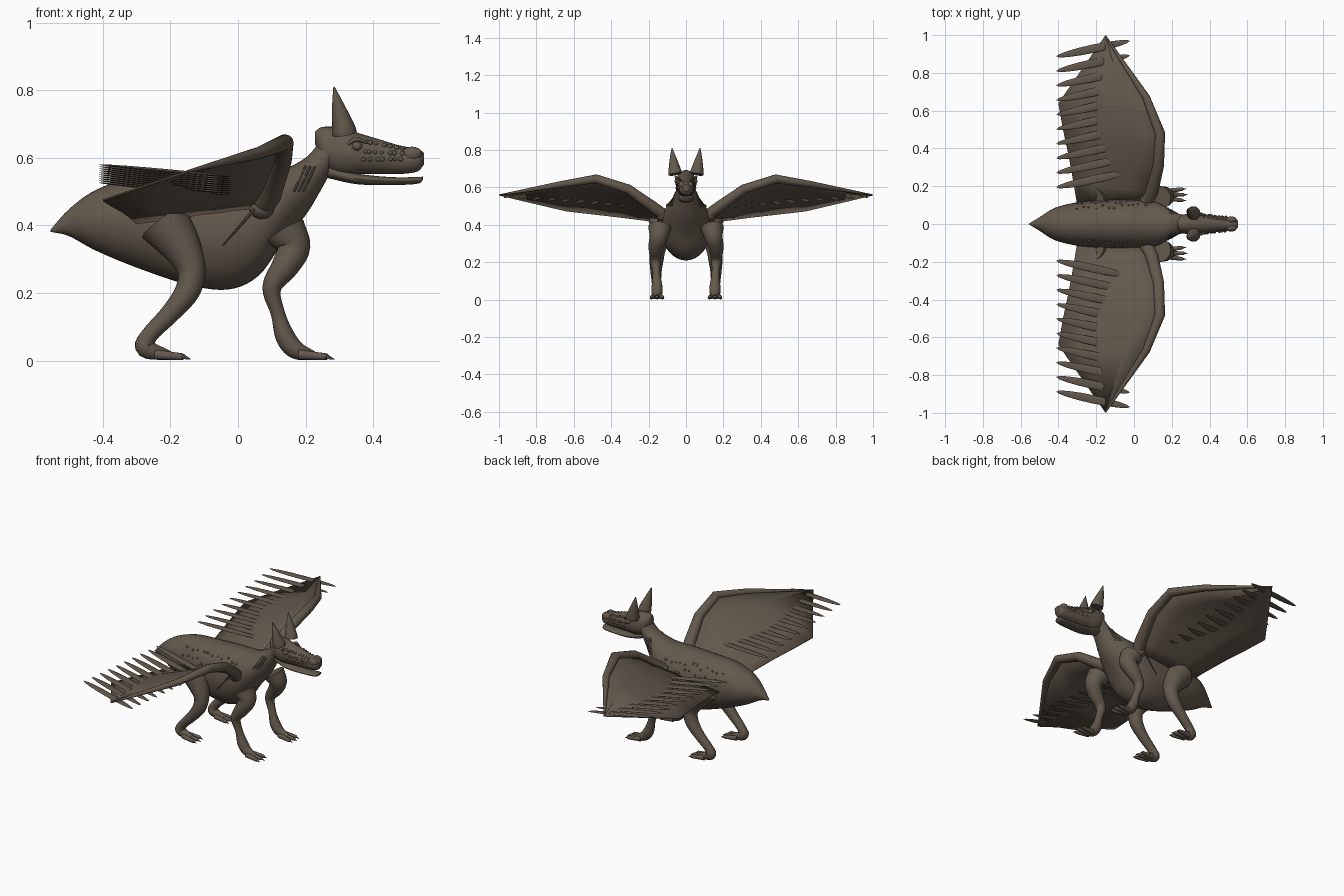
import bpy, bmesh, math, random
from mathutils import Vector, Matrix
from mathutils.bvhtree import BVHTree

random.seed(4)
if "Cube" in bpy.data.objects:
    bpy.data.objects.remove(bpy.data.objects["Cube"])

hide = bpy.data.materials.new("brown_hide")
hide.use_nodes = True
hide.diffuse_color = (0.125, 0.098, 0.073, 1)
hide.node_tree.nodes["Principled BSDF"].inputs["Base Color"].default_value = hide.diffuse_color


def finish(name, bm, angle=40):
    bmesh.ops.recalc_face_normals(bm, faces=bm.faces)
    mesh = bpy.data.meshes.new(name)
    bm.to_mesh(mesh)
    bm.free()
    mesh.materials.append(hide)
    ob = bpy.data.objects.new(name, mesh)
    bpy.context.collection.objects.link(ob)
    bpy.ops.object.select_all(action='DESELECT')
    ob.select_set(True)
    bpy.context.view_layer.objects.active = ob
    bpy.ops.object.shade_smooth_by_angle(angle=math.radians(angle))
    return ob


def curve_points(points, steps):
    """Catmull-Rom interpolation of centres and radii."""
    p = [Vector(q) for q in points]
    p = [2 * p[0] - p[1]] + p + [2 * p[-1] - p[-2]]
    out = []
    for a, b, c, d in zip(p, p[1:], p[2:], p[3:]):
        for k in range(steps):
            t = k / steps
            out.append(0.5 * (2 * b + (c - a) * t + (2 * a - 5 * b + 4 * c - d) * t ** 2
                              + (3 * b - a - 3 * c + d) * t ** 3))
    return out + [p[-2]]


def add_tube(bm, points, ref=(0, 1, 0), sides=20, steps=5, axis=None):
    """Skin elliptical rings (x, y, z, radius along ref, other radius)."""
    pts = curve_points(points, steps) if steps > 1 else [Vector(q) for q in points]
    rings = []
    for i, p in enumerate(pts):
        c = p.xyz if len(p) == 3 else Vector(p[:3])
        t = axis or Vector(pts[min(i + 1, len(pts) - 1)][:3]) - Vector(pts[max(i - 1, 0)][:3])
        t = Vector(t).normalized()
        a = Vector(ref)
        a = (a - t * a.dot(t)).normalized()
        b = t.cross(a)
        ra, rb = max(p[3], 0.001), max(p[4], 0.001)
        rings.append([bm.verts.new(c + a * ra * math.cos(u) + b * rb * math.sin(u))
                      for u in (2 * math.pi * k / sides for k in range(sides))])
    for r, s in zip(rings, rings[1:]):
        for k in range(sides):
            n = (k + 1) % sides
            bm.faces.new((r[k], r[n], s[n], s[k]))
    bm.faces.new(rings[0])
    bm.faces.new(rings[-1])


def tube(name, points, **kw):
    bm = bmesh.new()
    add_tube(bm, points, **kw)
    return finish(name, bm)


def add_ball(bm, centre, size, turn=None):
    m = Matrix.Translation(centre) @ (turn or Matrix()) @ Matrix.Diagonal((*size, 1))
    bmesh.ops.create_uvsphere(bm, u_segments=16, v_segments=10, radius=1, matrix=m)


def spine(rows):
    return [(x, 0, z, w, h) for x, z, w, h in rows]


def surface_of(ob):
    m = ob.data
    return BVHTree.FromPolygons([v.co for v in m.vertices], [p.vertices for p in m.polygons])


# Body with neck, and the head with its lower jaw
body = tube("body", spine([
    (-.555, .384, .003, .003), (-.5, .408, .036, .04), (-.42, .415, .085, .09),
    (-.3, .41, .115, .135), (-.15, .39, .13, .165), (-.03, .385, .135, .175),
    (.06, .405, .13, .155), (.13, .455, .112, .11), (.2, .515, .072, .085),
    (.24, .57, .054, .075), (.27, .615, .048, .066)]), sides=32, axis=(1, 0, 0))
head = tube("head", spine([
    (.228, .66, .015, .018), (.25, .635, .045, .056), (.3, .62, .055, .07),
    (.36, .612, .053, .06), (.42, .603, .045, .051), (.48, .594, .039, .042),
    (.53, .593, .035, .034), (.55, .597, .018, .018)]), sides=28, axis=(1, 0, 0))
tube("lower_jaw", spine([
    (.265, .56, .03, .02), (.35, .538, .04, .016), (.45, .531, .035, .012),
    (.53, .533, .028, .01), (.548, .54, .012, .005)]), axis=(1, 0, 0))
body_skin, head_skin = surface_of(body), surface_of(head)

for s, side in ((1, "left"), (-1, "right")):
    # Pointed ear
    tube(side + "_ear", [(.316, s * .057, .67, .036, .036), (.312, s * .06, .69, .034, .034),
                         (.296, s * .069, .755, .018, .018), (.284, s * .075, .81, .002, .002)])

    # Eye with a raised lid ring, and nostril bulge
    bm = bmesh.new()
    add_ball(bm, (.352, s * .046, .634), (.016, .016, .014))
    add_tube(bm, [(.325, s * .05, .64, .004, .004), (.35, s * .054, .655, .007, .007),
                  (.38, s * .045, .645, .004, .004)], sides=10)
    finish(side + "_eye", bm)
    bm = bmesh.new()
    add_ball(bm, (.515, s * .022, .611), (.03, .018, .022))
    finish(side + "_nostril", bm)

    # Bumps on the snout and along the back
    bm = bmesh.new()
    for i in range(7):
        for ang in (-.1, .35, .9):
            x = .375 + i * .018 + random.uniform(-.005, .005)
            out = Vector((0, s * math.cos(ang), math.sin(ang)))
            hit = head_skin.ray_cast(Vector((x, 0, .6)) + out * .3, -out)[0]
            if hit:
                r = random.uniform(.005, .008)
                add_ball(bm, hit, (r, r, r))
    finish(side + "_snout_bumps", bm)
    bm = bmesh.new()
    for i in range(12):
        for ang in (.45, .8):
            x = -.3 + i * .033 + random.uniform(-.01, .01)
            a = ang + random.uniform(-.12, .12)
            out = Vector((0, s * math.cos(a), math.sin(a)))
            hit = body_skin.ray_cast(Vector((x, 0, .41)) + out * .4, -out)[0]
            r = random.uniform(.005, .008)
            add_ball(bm, hit, (r, r, r))
    finish(side + "_back_bumps", bm)

    # Three slanted neck ridges
    bm = bmesh.new()
    for i in range(3):
        ends = []
        for x, z in ((.165 + i * .014, .50), (.2 + i * .014, .575)):
            hit = body_skin.ray_cast(Vector((x, s * .4, z)), Vector((0, -s, 0)))[0]
            if hit:
                ends.append((*hit, .004, .004))
        if len(ends) == 2:
            add_tube(bm, ends, ref=(1, 0, 0), sides=8, steps=1)
    finish(side + "_neck_ridges", bm)

    # Thin spur below the shoulder
    tube(side + "_spur", [(.055, s * .15, .455, .005, .005), (-.045, s * .14, .34, .002, .002)],
         sides=8, steps=1)

    # Legs: (x, y, z, radius) from hip to foot, then toes with claws
    legs = {
        "front": [(.14, .14, .385, .062), (.165, .147, .335, .049), (.14, .16, .28, .041),
                  (.1, .163, .215, .028), (.118, .158, .14, .021), (.14, .155, .07, .029),
                  (.172, .155, .031, .027), (.225, .155, .014, .013)],
        "back": [(-.22, .12, .41, .078), (-.17, .135, .34, .06), (-.138, .15, .27, .042),
                 (-.15, .158, .205, .037), (-.2, .16, .14, .029), (-.262, .157, .075, .025),
                 (-.272, .155, .036, .029), (-.2, .155, .014, .013)]}
    for kind, path in legs.items():
        tube(f"{side}_{kind}_leg", [(x, s * y, z, r, r) for x, y, z, r in path])
        bm = bmesh.new()
        fx = path[-1][0]
        for k in (-1, 0, 1):
            y, reach = .155 + k * .018, .06 - abs(k) * .008
            add_tube(bm, [(fx - .045, s * y, .018, .014, .015),
                          (fx, s * (y + k * .008), .014, .011, .012),
                          (fx + reach * .6, s * (y + k * .012), .011, .009, .01),
                          (fx + reach * .7, s * (y + k * .012), .01, .005, .006),
                          (fx + reach, s * (y + k * .014), .004, .001, .001)], sides=12, steps=3)
        finish(f"{side}_{kind}_toes", bm)

    # Wing arm along the leading edge
    arm = [(.068, .115, .45, .034), (.095, .17, .49, .034), (.13, .31, .59, .029),
           (.138, .48, .645, .027), (.065, .67, .615, .02), (-.152, .997, .559, .004)]
    bm = bmesh.new()
    add_tube(bm, [(x, s * y, z, r, r * .9) for x, y, z, r in arm], ref=(1, 0, 0), steps=1, sides=16)
    add_ball(bm, (.07, s * .125, .452), (.038, .036, .034))
    finish(side + "_wing_arm", bm, 60)

    # Wing membrane stretched between the arm and the trailing edge
    rear = [(-.3, .1, .405), (-.32, .22, .424), (-.345, .36, .442),
            (-.375, .5, .458), (-.4, .64, .474), (-.152, .997, .558)]
    bm = bmesh.new()
    grid = []
    for a, b in zip(arm, rear):
        p, q = Vector(a[:3]), Vector(b)
        row = [p.lerp(q, t / 4) for t in range(5)]
        grid.append([bm.verts.new((v.x, s * v.y, v.z)) for v in row])
    for r, n in zip(grid, grid[1:]):
        for k in range(4):
            bm.faces.new((r[k], r[k + 1], n[k + 1], n[k]))
    bmesh.ops.remove_doubles(bm, verts=bm.verts, dist=.0005)
    ob = finish(side + "_wing_membrane", bm)
    ob.modifiers.new("thickness", 'SOLIDIFY').thickness = .006
    ob.modifiers["thickness"].offset = 0

    # Row of slim feathers crossing the trailing edge
    bm = bmesh.new()
    for i in range(10):
        turn = Matrix.Rotation(s * .21, 4, 'Z') @ Matrix.Rotation(.09, 4, 'Y')
        add_ball(bm, (-.217, s * (.235 + i * .077), .508 + i * .006), (.2, .022, .005), turn)
    finish(side + "_feathers", bm, 60)
